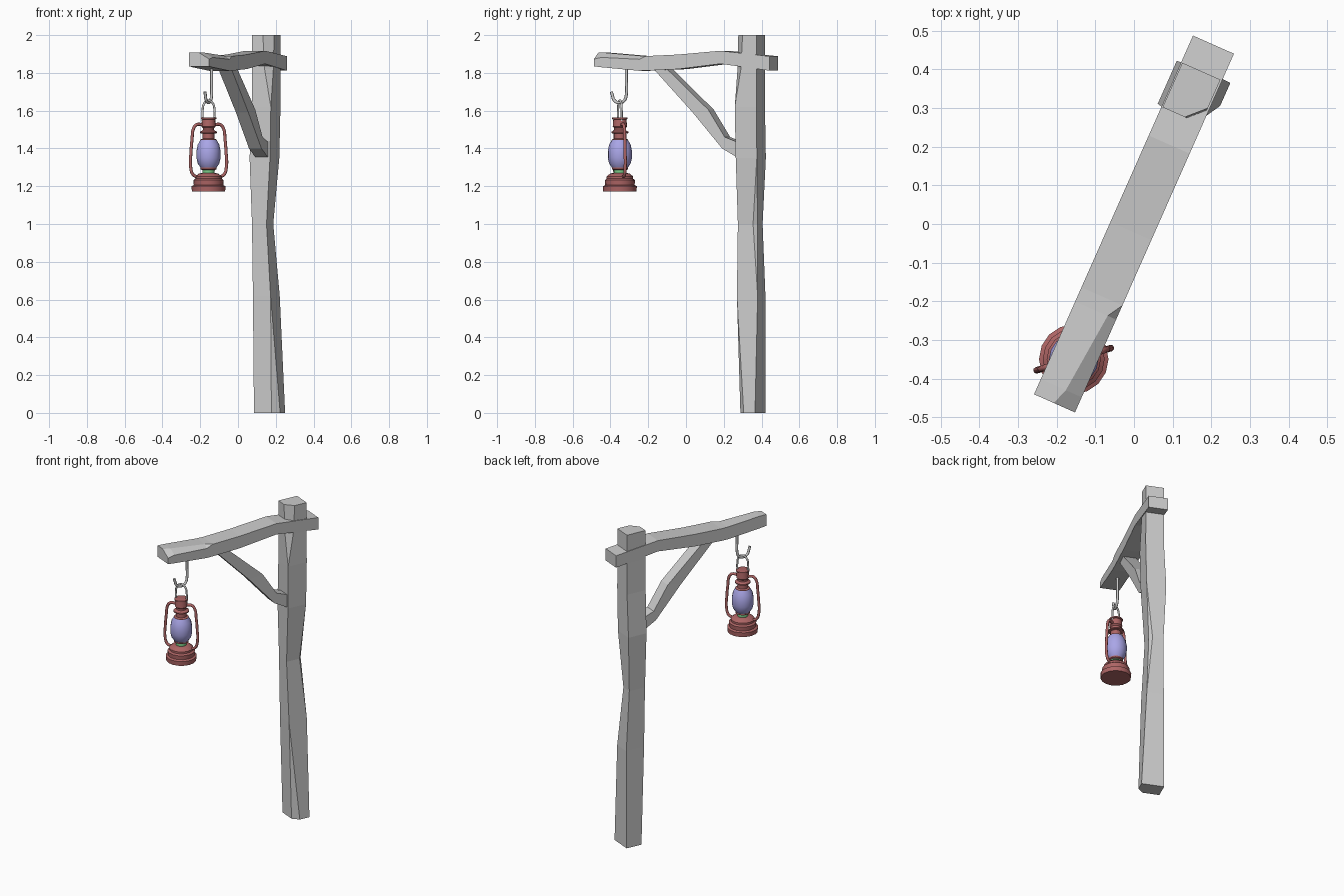
import bpy, bmesh, math
from mathutils import Vector

if "Cube" in bpy.data.objects:
    bpy.data.objects.remove(bpy.data.objects["Cube"])

U = Vector((0.405, 0.914, 0))      # direction of the arm
V = Vector((0.914, -0.405, 0))     # across the arm
LANTERN = Vector((-0.156, -0.350, 0))
SIDE = Vector((math.cos(0.29), math.sin(0.29), 0))   # plane of the lantern frame


def at(u, v, z):
    return U * u + V * v + Vector((0, 0, z))


def material(name, rgb):
    m = bpy.data.materials.new(name)
    m.diffuse_color = (*rgb, 1)
    m.use_nodes = True
    m.node_tree.nodes["Principled BSDF"].inputs["Base Color"].default_value = m.diffuse_color
    return m


RED = material("red_metal", (0.42, 0.13, 0.13))
BLUE = material("blue_glass", (0.40, 0.38, 0.80))
GREEN = material("green_burner", (0.20, 0.60, 0.25))


def smooth(ob, angle):
    bpy.ops.object.select_all(action='DESELECT')
    ob.select_set(True)
    bpy.context.view_layer.objects.active = ob
    bpy.ops.object.shade_smooth_by_angle(angle=math.radians(angle))


def loft(name, rings, mat=None):
    """Skin a list of equal rings, cap the ends, merge collapsed corners."""
    bm = bmesh.new()
    vs = [[bm.verts.new(p) for p in r] for r in rings]
    n = len(rings[0])
    for a, b in zip(vs, vs[1:]):
        for i in range(n):
            j = (i + 1) % n
            bm.faces.new((a[i], a[j], b[j], b[i]))
    bm.faces.new(vs[0])
    bm.faces.new(vs[-1])
    bmesh.ops.remove_doubles(bm, verts=bm.verts[:], dist=1e-5)
    bmesh.ops.recalc_face_normals(bm, faces=bm.faces[:])
    me = bpy.data.meshes.new(name)
    bm.to_mesh(me)
    bm.free()
    ob = bpy.data.objects.new(name, me)
    bpy.context.collection.objects.link(ob)
    if mat:
        me.materials.append(mat)
    return ob


def turned(name, profile, mat, sides=16):
    """Round lantern part from (radius, z) pairs."""
    rings = []
    for r, z in profile:
        rings.append([LANTERN + Vector((r * math.cos(t), r * math.sin(t), z))
                      for t in (math.tau * i / sides for i in range(sides))])
    smooth(loft(name, rings, mat), 35)


def tube(name, pts, radius, mat=None):
    """Round wire along a smooth path."""
    cu = bpy.data.curves.new(name, 'CURVE')
    cu.dimensions = '3D'
    cu.bevel_depth = radius
    cu.bevel_resolution = 2
    cu.resolution_u = 5
    cu.use_fill_caps = True
    sp = cu.splines.new('BEZIER')
    sp.bezier_points.add(len(pts) - 1)
    for bp, p in zip(sp.bezier_points, pts):
        bp.co = p
        bp.handle_left_type = bp.handle_right_type = 'AUTO'
    if mat:
        cu.materials.append(mat)
    ob = bpy.data.objects.new(name, cu)
    bpy.context.collection.objects.link(ob)
    bpy.ops.object.select_all(action='DESELECT')
    ob.select_set(True)
    bpy.context.view_layer.objects.active = ob
    bpy.ops.object.convert(target='MESH')
    smooth(bpy.context.object, 50)


# Post: z, centre x, centre y, half depth, half width, two corner chamfers
rings = []
for z, cx, cy, a, b, c, d in [
        (0.00, 0.167, 0.347, 0.050, 0.068, 0.035, 0.0),
        (0.62, 0.150, 0.345, 0.060, 0.051, 0.0, 0.0),
        (1.00, 0.134, 0.340, 0.053, 0.042, 0.0, 0.018),
        (1.35, 0.140, 0.343, 0.061, 0.059, 0.0, 0.0),
        (1.62, 0.149, 0.338, 0.063, 0.055, 0.0, 0.0),
        (1.82, 0.149, 0.338, 0.063, 0.054, 0.035, 0.0),
        (2.00, 0.149, 0.338, 0.063, 0.054, 0.045, 0.0)]:
    o = Vector((cx, cy, 0))
    rings.append([o + at(u, v, z) for u, v in (
        (-a, -b), (-a, b - c), (-a + c, b), (a - d, b), (a, b - d), (a, -b))])
loft("post", rings)

# Arm: u, bottom, top, then chamfer width and drop on the upper front edge
W = 0.058
rings = []
for u, lo, hi, cw, cd in [
        (-0.508, 1.835, 1.908, 0.060, 0.035),
        (-0.465, 1.830, 1.907, 0.045, 0.025),
        (-0.245, 1.811, 1.890, 0.024, 0.018),
        (-0.205, 1.812, 1.889, 0.0, 0.0),
        (-0.020, 1.820, 1.897, 0.0, 0.0),
        (0.225, 1.848, 1.917, 0.0, 0.0),
        (0.508, 1.812, 1.888, 0.0, 0.0)]:
    rings.append([at(u, v, z) for v, z in (
        (-W, lo), (W, lo), (W, hi - cd), (W - cw, hi), (-W, hi))])
loft("arm", rings)

# Diagonal brace: lower edge and upper edge as (u, z)
rings = []
for (ul, zl), (uu, zu), w in [
        ((-0.190, 1.840), (-0.115, 1.840), 0.038),
        ((0.055, 1.590), (0.145, 1.605), 0.036),
        ((0.225, 1.400), (0.240, 1.460), 0.036),
        ((0.335, 1.340), (0.345, 1.422), 0.036)]:
    rings.append([at(ul, -w, zl), at(ul, w, zl), at(uu, w, zu), at(uu, -w, zu)])
loft("brace", rings)

# Hook hanging from the arm
pts = [at(-0.345, 0, 1.83), at(-0.345, 0, 1.75), at(-0.345, 0, 1.69)]
pts += [at(-0.386 + 0.041 * math.cos(t), 0, 1.683 + 0.041 * math.sin(t))
        for t in (-math.pi * k / 4 for k in range(1, 5))]
pts.append(at(-0.432, 0, 1.70))
tube("hook", pts, 0.008)

# Wire loop on top of the lantern
loop = [(-0.032, 1.545), (-0.033, 1.60), (-0.024, 1.638), (0, 1.654),
        (0.024, 1.638), (0.033, 1.60), (0.032, 1.545)]
tube("wire_handle", [LANTERN + SIDE * s + Vector((0, 0, z)) for s, z in loop], 0.006)

# Lantern body, bottom to top
turned("lantern_base", [(0.088, 1.172), (0.090, 1.200), (0.078, 1.206), (0.080, 1.232),
                        (0.070, 1.240), (0.070, 1.252), (0.050, 1.268), (0.030, 1.270)], RED)
turned("burner", [(0.031, 1.262), (0.033, 1.285), (0.031, 1.297)], GREEN)
turned("globe_plate", [(0.030, 1.284), (0.043, 1.290), (0.043, 1.298), (0.035, 1.303)], RED)
turned("globe", [(0.042, 1.298), (0.057, 1.320), (0.064, 1.350), (0.064, 1.385),
                 (0.057, 1.420), (0.043, 1.445)], BLUE)
turned("chimney", [(0.043, 1.438), (0.043, 1.447), (0.031, 1.452), (0.031, 1.478),
                   (0.045, 1.481), (0.045, 1.488), (0.030, 1.497), (0.030, 1.508),
                   (0.038, 1.516), (0.035, 1.553), (0.041, 1.556), (0.041, 1.563),
                   (0.030, 1.565)], RED)

# Side tubes
frame = [(0.060, 1.248), (0.086, 1.262), (0.099, 1.305), (0.097, 1.38), (0.091, 1.45),
         (0.083, 1.505), (0.066, 1.526), (0.030, 1.525)]
for name, s in (("left_side_tube", -1), ("right_side_tube", 1)):
    tube(name, [LANTERN + SIDE * (s * r) + Vector((0, 0, z)) for r, z in frame], 0.0085, RED)
